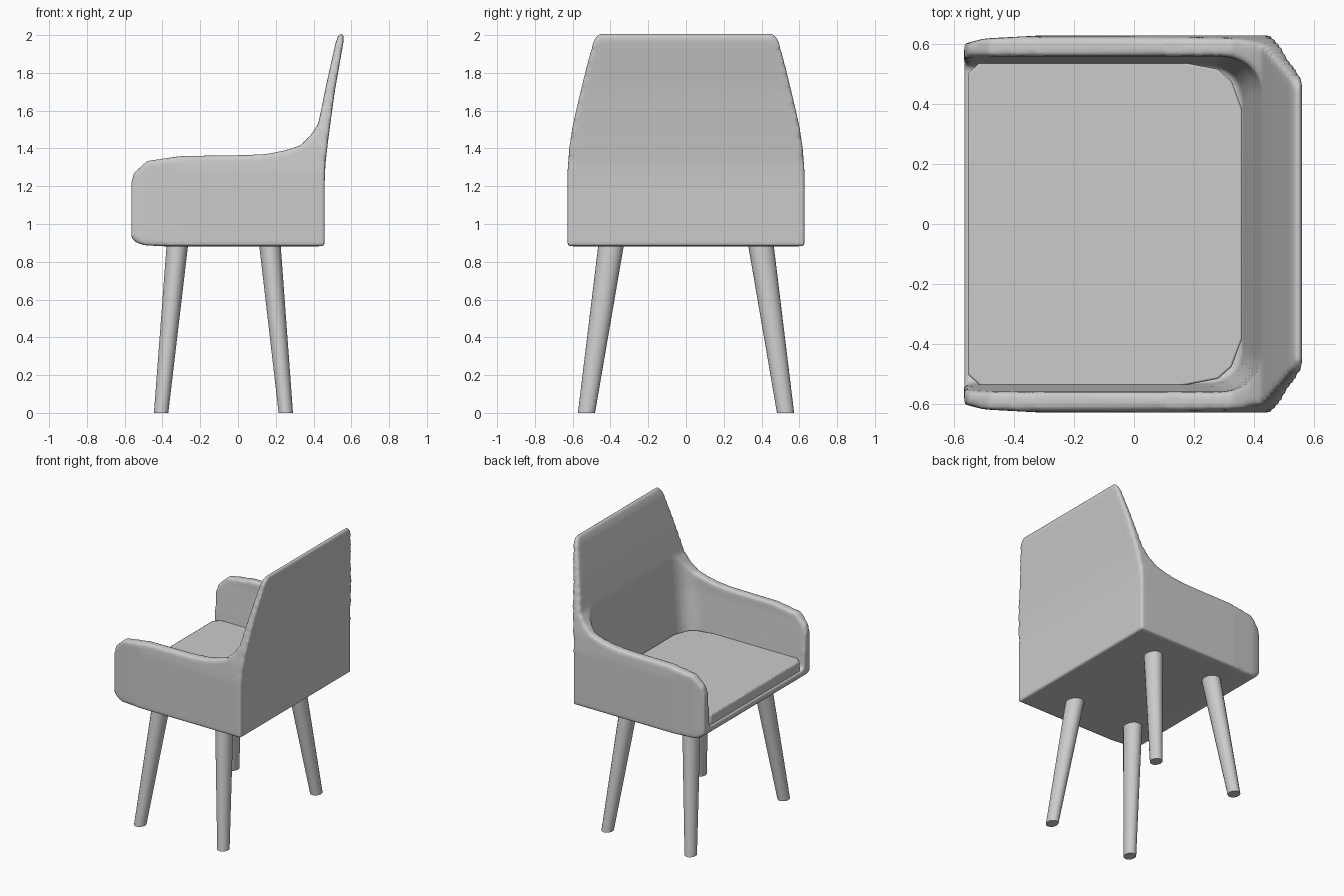
import bpy, bmesh
from mathutils import Vector

if "Cube" in bpy.data.objects:
    bpy.data.objects.remove(bpy.data.objects["Cube"])


def make_object(name, bm):
    bmesh.ops.recalc_face_normals(bm, faces=bm.faces)
    me = bpy.data.meshes.new(name)
    bm.to_mesh(me)
    bm.free()
    ob = bpy.data.objects.new(name, me)
    bpy.context.collection.objects.link(ob)
    return ob


def loft(name, rings):
    """Closed solid through a stack of equal-length rings."""
    bm = bmesh.new()
    rows = [[bm.verts.new(p) for p in ring] for ring in rings]
    n = len(rows[0])
    for a, b in zip(rows, rows[1:]):
        for i in range(n):
            j = (i + 1) % n
            bm.faces.new((a[i], a[j], b[j], b[i]))
    bm.faces.new(rows[0])
    bm.faces.new(rows[-1])
    return make_object(name, bm)


def mirrored(half):
    """Close a half outline (offset, along) across offset = 0."""
    return half + [(-a, b) for a, b in reversed(half)]


def smooth(ob, angle=0.6):
    bpy.ops.object.select_all(action='DESELECT')
    bpy.context.view_layer.objects.active = ob
    ob.select_set(True)
    bpy.ops.object.shade_smooth_by_angle(angle=angle)


# Side silhouette of the upholstered body
side = [(-.545, .905), (-.50, .888), (-.40, .882), (.458, .882), (.458, 1.2), (.463, 1.32),
        (.478, 1.45), (.512, 1.70), (.562, 1.985), (.555, 2.008), (.535, 2.008),
        (.517, 1.96), (.47, 1.75), (.425, 1.53), (.385, 1.47), (.33, 1.415),
        (.25, 1.39), (.15, 1.37), (0, 1.364), (-.30, 1.36), (-.48, 1.334),
        (-.552, 1.27), (-.565, 1.22), (-.565, .93)]
shell = loft("upholstered_shell", [[(x, y, z) for x, z in side] for y in (-.7, .7)])

# Tapered outline seen from behind, and plan outline narrowing at the arm tips
taper = mirrored([(.627, .8), (.627, 1.28), (.618, 1.4), (.60, 1.52), (.575, 1.63),
                  (.535, 1.80), (.49, 1.97), (.465, 2.006), (.465, 2.1)])
back_form = loft("back_outline_cutter", [[(x, y, z) for y, z in taper] for x in (-.8, .8)])
plan = mirrored([(.59, -.7), (.60, -.565), (.617, -.5), (.628, -.3), (.628, .7)])
plan_form = loft("plan_outline_cutter", [[(x, y, z) for y, x in plan] for z in (.7, 2.2)])


# Seat cavity, widening upward with rounded rear corners
def cavity_ring(z, w, back, r=.11):
    half = [(w, -.8), (w, back - r), (w - .08 * r, back - .62 * r), (w - .29 * r, back - .29 * r),
            (w - .62 * r, back - .08 * r), (w - r, back)]
    return [(x, y, z) for y, x in mirrored(half)]


cavity = loft("seat_cavity_cutter", [cavity_ring(*s) for s in (
    (.965, .53, .36), (1.1, .54, .375), (1.3, .557, .40), (1.53, .56, .425), (2.2, .56, .43))])

cutters = ((back_form, 'INTERSECT'), (plan_form, 'INTERSECT'), (cavity, 'DIFFERENCE'))
for cutter, op in cutters:
    mod = shell.modifiers.new(cutter.name, 'BOOLEAN')
    mod.object, mod.operation, mod.solver = cutter, op, 'EXACT'

# Soft upholstered edges
remesh = shell.modifiers.new("even_surface", 'REMESH')
remesh.mode, remesh.voxel_size, remesh.use_smooth_shade = 'VOXEL', .012, True
soften = shell.modifiers.new("soft_edges", 'SMOOTH')
soften.factor, soften.iterations = .5, 8
dg = bpy.context.evaluated_depsgraph_get()
shell.data = bpy.data.meshes.new_from_object(shell.evaluated_get(dg))
shell.modifiers.clear()
for cutter, _ in cutters:
    bpy.data.objects.remove(cutter)
smooth(shell, 1.0)

# Seat cushion
outline = mirrored([(.50, -.553), (.54, -.51), (.54, .15), (.515, .28), (.475, .325), (.38, .36)])
cushion = loft("seat_cushion", [[(x, y, z) for y, x in outline] for z in (.955, 1.03)])
bev = cushion.modifiers.new("edge", 'BEVEL')
bev.width, bev.segments = .006, 2
smooth(cushion)


# Splayed tapered legs with level feet
def leg(name, foot, top):
    bm = bmesh.new()
    bmesh.ops.create_cone(bm, cap_ends=True, segments=18, radius1=.042, radius2=.063, depth=1)
    for v in bm.verts:
        at = Vector(foot if v.co.z < 0 else top)
        v.co = at + Vector((v.co.x * .92, v.co.y * 1.08, 0))
    smooth(make_object(name, bm))


for label, s in (("left", 1), ("right", -1)):
    leg("front_leg_" + label, (-.407, s * .527, 0), (-.32, s * .395, .90))
    leg("rear_leg_" + label, (.253, s * .527, 0), (.168, s * .395, .90))
